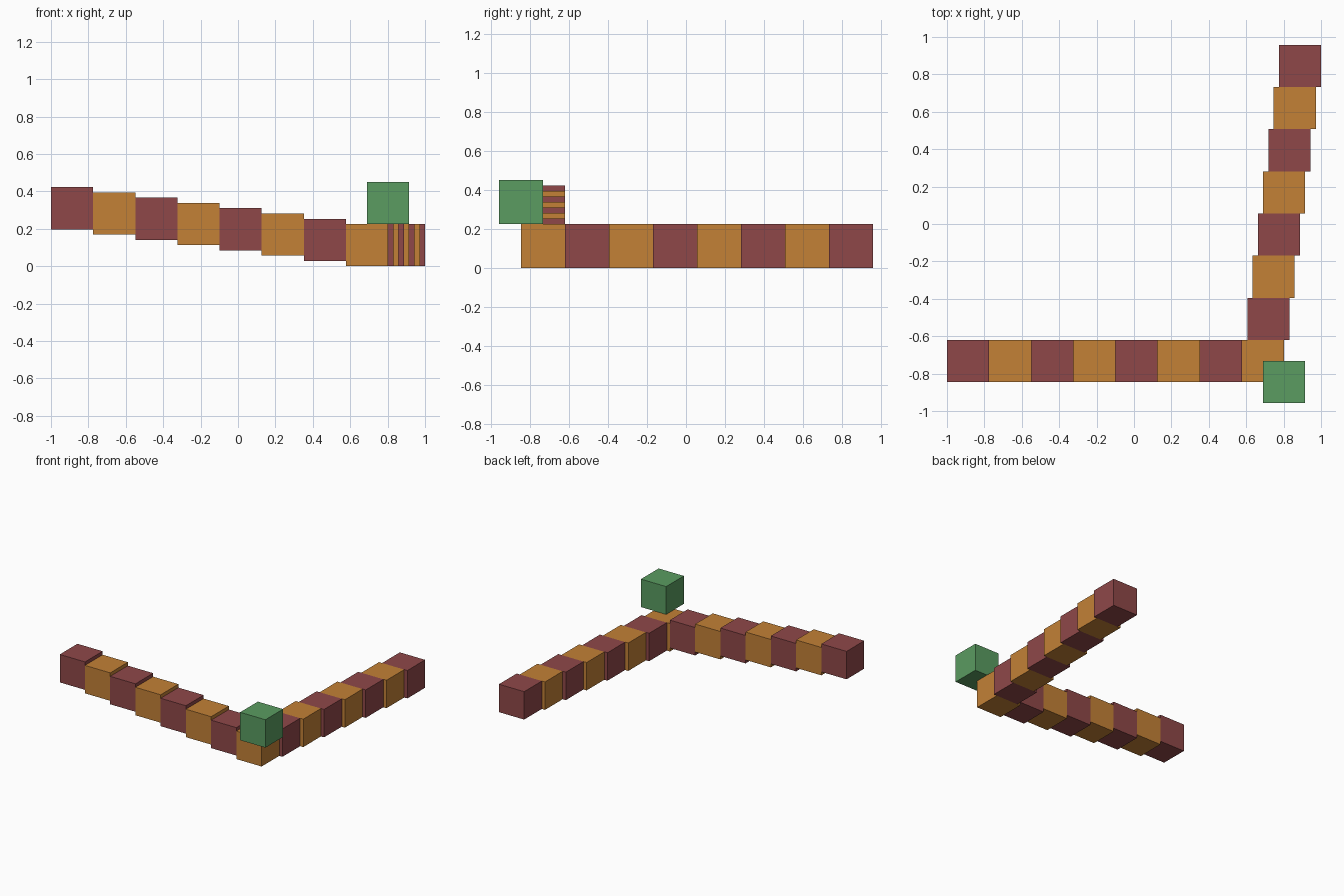
import bpy

default = bpy.data.objects.get("Cube")
if default:
    bpy.data.objects.remove(default, do_unlink=True)

S = 2 / 8.875          # block side
STEP = S / 8           # sideways or upward shift per block
COUNT = 7              # blocks in each arm after the corner


def material(name, rgb):
    m = bpy.data.materials.new(name)
    m.use_nodes = True
    m.diffuse_color = (*rgb, 1)
    m.node_tree.nodes["Principled BSDF"].inputs["Base Color"].default_value = (*rgb, 1)
    return m


red = material("dark red", (0.275, 0.064, 0.066))
orange = material("orange", (0.546, 0.220, 0.037))
green = material("green", (0.103, 0.331, 0.119))


def block(name, centre, mat):
    bpy.ops.mesh.primitive_cube_add(size=S, location=centre)
    ob = bpy.context.object
    ob.name = name
    ob.data.materials.append(mat)
    return ob


# Corner block where the two arms meet
cx = -1 + 7.5 * S
cy = -4.25 * S + S
cz = S / 2
block("corner_block", (cx, cy, cz), orange)

# Rising arm toward -x and level, drifting arm toward +y
for i in range(1, COUNT + 1):
    mat = red if i % 2 else orange
    block(f"rising_arm_block_{i}", (cx - i * S, cy, cz + i * STEP), mat)
    block(f"level_arm_block_{i}", (cx + i * STEP, cy + i * S, cz), mat)

# Block resting on the outer corner
block("top_block", (cx + S / 2, cy - S / 2, cz + S), green)
